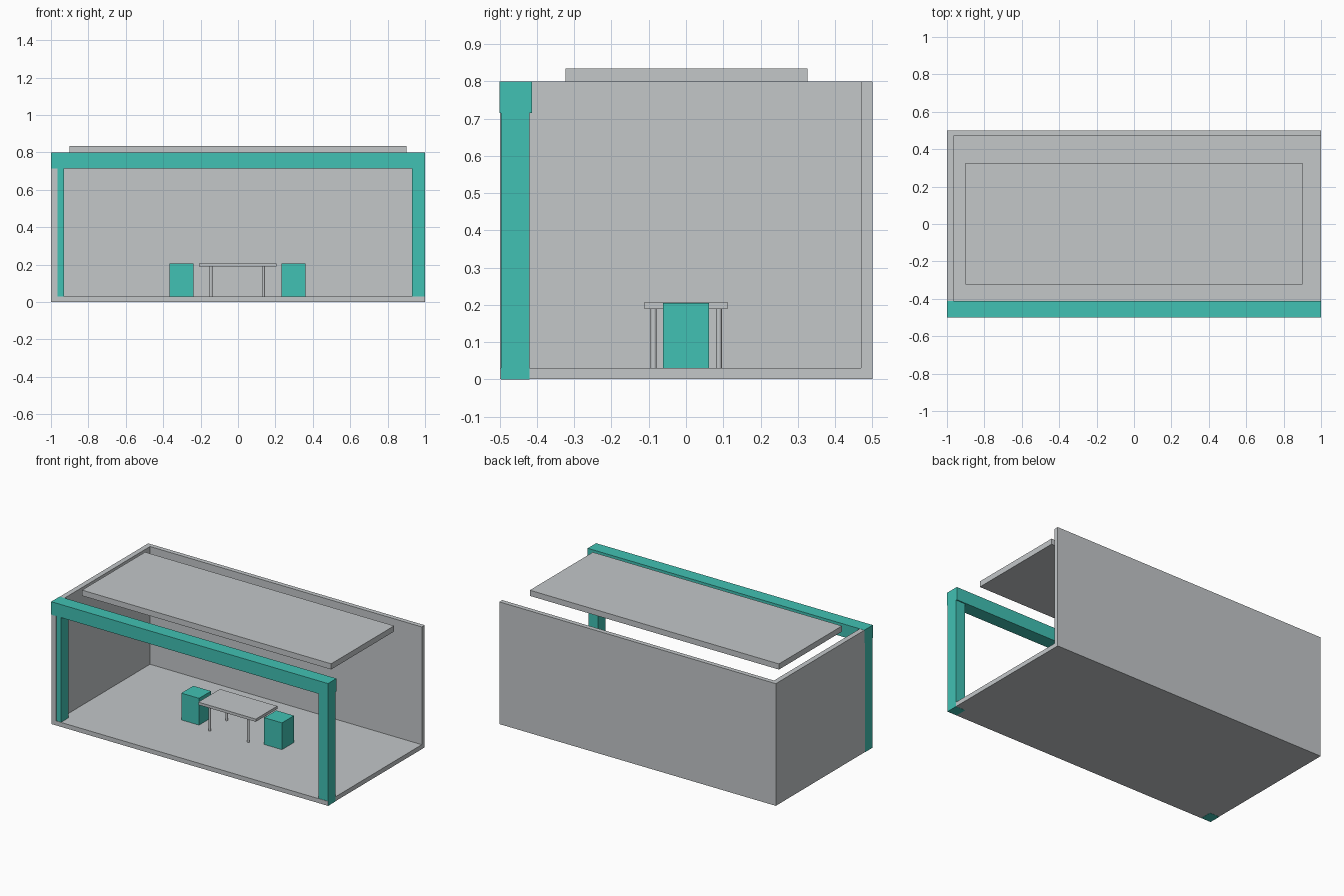
import bpy

cube = bpy.data.objects.get("Cube")
if cube:
    bpy.data.objects.remove(cube, do_unlink=True)


def make_material(name, rgb):
    mat = bpy.data.materials.new(name)
    mat.use_nodes = True
    color = (*rgb, 1.0)
    mat.diffuse_color = color
    mat.node_tree.nodes["Principled BSDF"].inputs["Base Color"].default_value = color
    return mat


grey = make_material("light grey", (0.546, 0.571, 0.584))
teal = make_material("teal", (0.053, 0.533, 0.451))


def box(name, x, y, z, mat):
    """Box from its (min, max) range on each axis."""
    ranges = (x, y, z)
    bpy.ops.mesh.primitive_cube_add(size=1, location=[(a + b) / 2 for a, b in ranges])
    obj = bpy.context.object
    obj.name = name
    obj.scale = [b - a for a, b in ranges]
    bpy.ops.object.transform_apply(location=False, rotation=False, scale=True)
    obj.data.materials.append(mat)
    return obj


FLOOR = 0.03
EDGE = 0.999  # shell sits a hair inside the teal frame

# Shell: floor, back wall and one side wall; the other end is open
box("floor", (-EDGE, EDGE), (-EDGE / 2, 0.5), (0.001, FLOOR), grey)
box("back_wall", (-EDGE, EDGE), (0.47, 0.5), (0.001, 0.799), grey)
box("right_wall", (-EDGE, -0.965), (-EDGE / 2, 0.5), (0.001, 0.799), grey)

# Front frame: two posts and a beam
for side, x in (("right", (-1, -0.93)), ("left", (0.93, 1))):
    box(f"{side}_post", x, (-0.497, -0.42), (0, 0.72), teal)
box("front_beam", (-1, 1), (-0.5, -0.413), (0.715, 0.8), teal)

# Roof panel above the open top
box("roof_panel", (-0.9, 0.9), (-0.324, 0.326), (0.798, 0.835), grey)

# Table with four round legs
box("table_top", (-0.209, 0.206), (-0.111, 0.112), (0.189, 0.207), grey)
for x in (-0.144, 0.136):
    for y in (-0.087, 0.088):
        bpy.ops.mesh.primitive_cylinder_add(
            vertices=24, radius=0.008, depth=0.165, location=(x, y, FLOOR + 0.08))
        leg = bpy.context.object
        leg.name = "table_leg"
        leg.data.materials.append(grey)
        bpy.ops.object.shade_smooth_by_angle()

# Block stools at both ends of the table
for side, x in (("right", -0.302), ("left", 0.297)):
    box(f"{side}_stool", (x - 0.064, x + 0.064), (-0.062, 0.062), (FLOOR, 0.205), teal)
